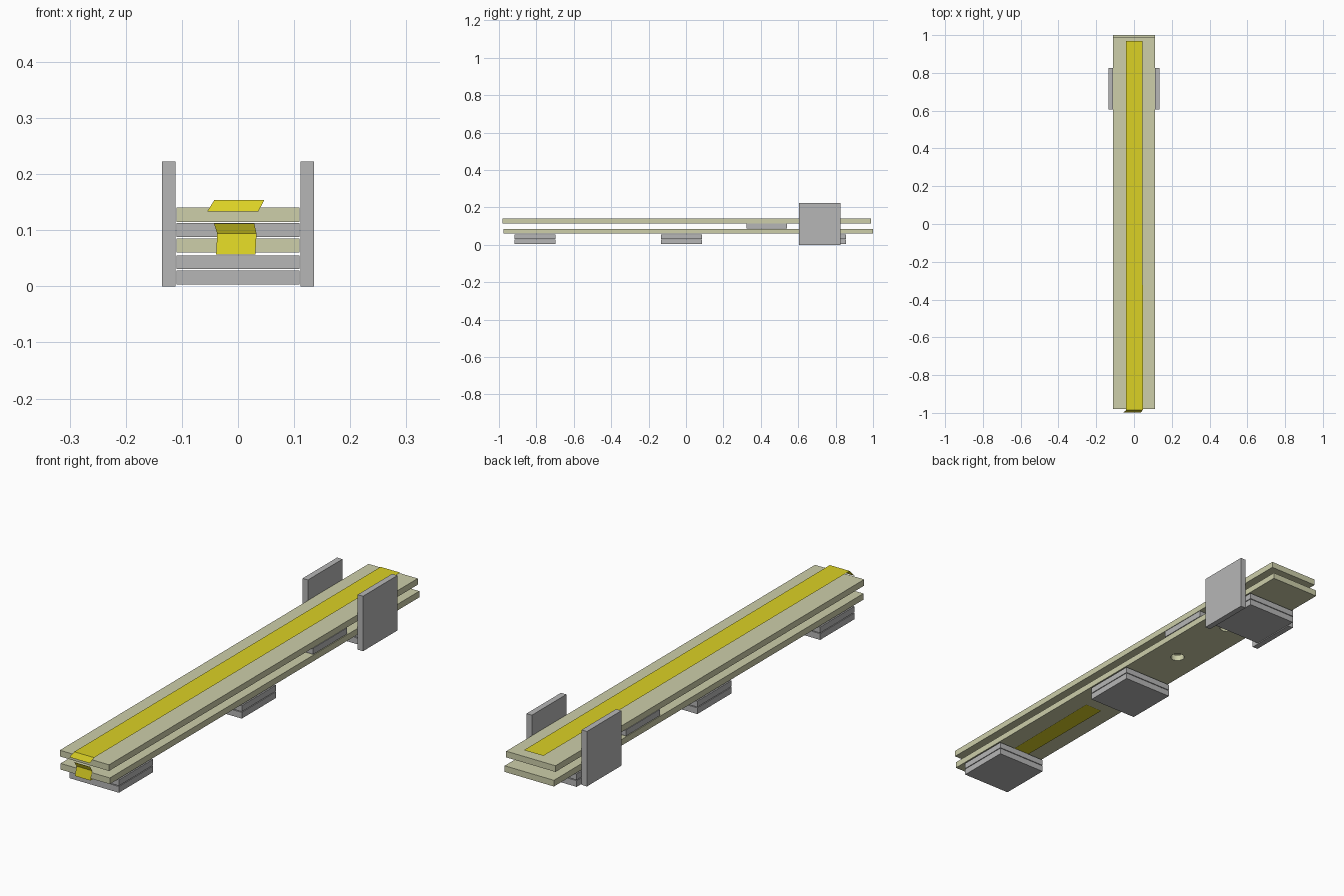
import bpy, bmesh
from mathutils import Matrix

if "Cube" in bpy.data.objects:
    bpy.data.objects.remove(bpy.data.objects["Cube"])


def material(name, rgb):
    m = bpy.data.materials.new(name)
    m.diffuse_color = (*rgb, 1)
    m.use_nodes = True
    m.node_tree.nodes["Principled BSDF"].inputs["Base Color"].default_value = m.diffuse_color
    return m


BEIGE = material("pale_wood", (0.61, 0.62, 0.40))
GRAY = material("gray", (0.47, 0.47, 0.47))
YELLOW = material("yellow_strap", (0.71, 0.64, 0.018))


def add_object(name, bm, mat=None):
    me = bpy.data.meshes.new(name)
    bm.to_mesh(me)
    bm.free()
    ob = bpy.data.objects.new(name, me)
    bpy.context.collection.objects.link(ob)
    if mat:
        me.materials.append(mat)
    return ob


def box(name, x, y, z, mat):
    """Box from (low, high) pairs on each axis."""
    bm = bmesh.new()
    bmesh.ops.create_cube(bm, size=1)
    for v in bm.verts:
        for i, (lo, hi) in enumerate((x, y, z)):
            v.co[i] = lo if v.co[i] < 0 else hi
    return add_object(name, bm, mat)


def strap(name, rows):
    """Thin sheet through rows of (x_left, x_right, y, z)."""
    bm = bmesh.new()
    pairs = [(bm.verts.new((a, y, z)), bm.verts.new((b, y, z))) for a, b, y, z in rows]
    for (a, b), (c, d) in zip(pairs, pairs[1:]):
        bm.faces.new((a, c, d, b))
    return add_object(name, bm, YELLOW)


W = (-0.11, 0.11)

# Two long planks
box("upper_plank", W, (-0.98, 0.99), (0.115, 0.14), BEIGE)
lower = box("lower_plank", W, (-0.975, 1.0), (0.06, 0.085), BEIGE)

# Round holes through the lower plank
bm = bmesh.new()
for y in (0.27, 0.575):
    bmesh.ops.create_cone(bm, cap_ends=True, segments=24, radius1=0.027, radius2=0.027,
                          depth=0.1, matrix=Matrix.Translation((0, y, 0.0725)))
cutter = add_object("hole_cutter", bm, BEIGE)
cutter.hide_render = True
cutter.hide_set(True)
cut = lower.modifiers.new("holes", 'BOOLEAN')
cut.operation = 'DIFFERENCE'
cut.solver = 'EXACT'
cut.object = cutter

# Feet, each a stack of two blocks
for place, y in (("front", -0.917), ("middle", -0.133), ("back", 0.637)):
    for level, z in (("lower", (0.003, 0.028)), ("upper", (0.031, 0.055))):
        box(f"{place}_foot_{level}", W, (y, y + 0.218), z, GRAY)

# Spacer between the planks
box("spacer", W, (0.323, 0.54), (0.088, 0.113), GRAY)

# Upright side plates
for side, x in (("left", (-0.135, -0.111)), ("right", (0.111, 0.135))):
    box(f"{side}_plate", x, (0.605, 0.825), (0, 0.222), GRAY)

# Strap along the top, folded down at the front end
strap("top_strap", [(-0.042, 0.045, 0.97, 0.154),
                    (-0.042, 0.047, -0.985, 0.154),
                    (-0.055, 0.036, -0.997, 0.133)])

# Strap wrapped around the front of the lower plank and along its underside
strap("lower_strap", [(-0.043, 0.029, -0.985, 0.112),
                      (-0.037, 0.033, -0.977, 0.094),
                      (-0.039, 0.031, -0.985, 0.057),
                      (-0.039, 0.039, -0.25, 0.057)])
